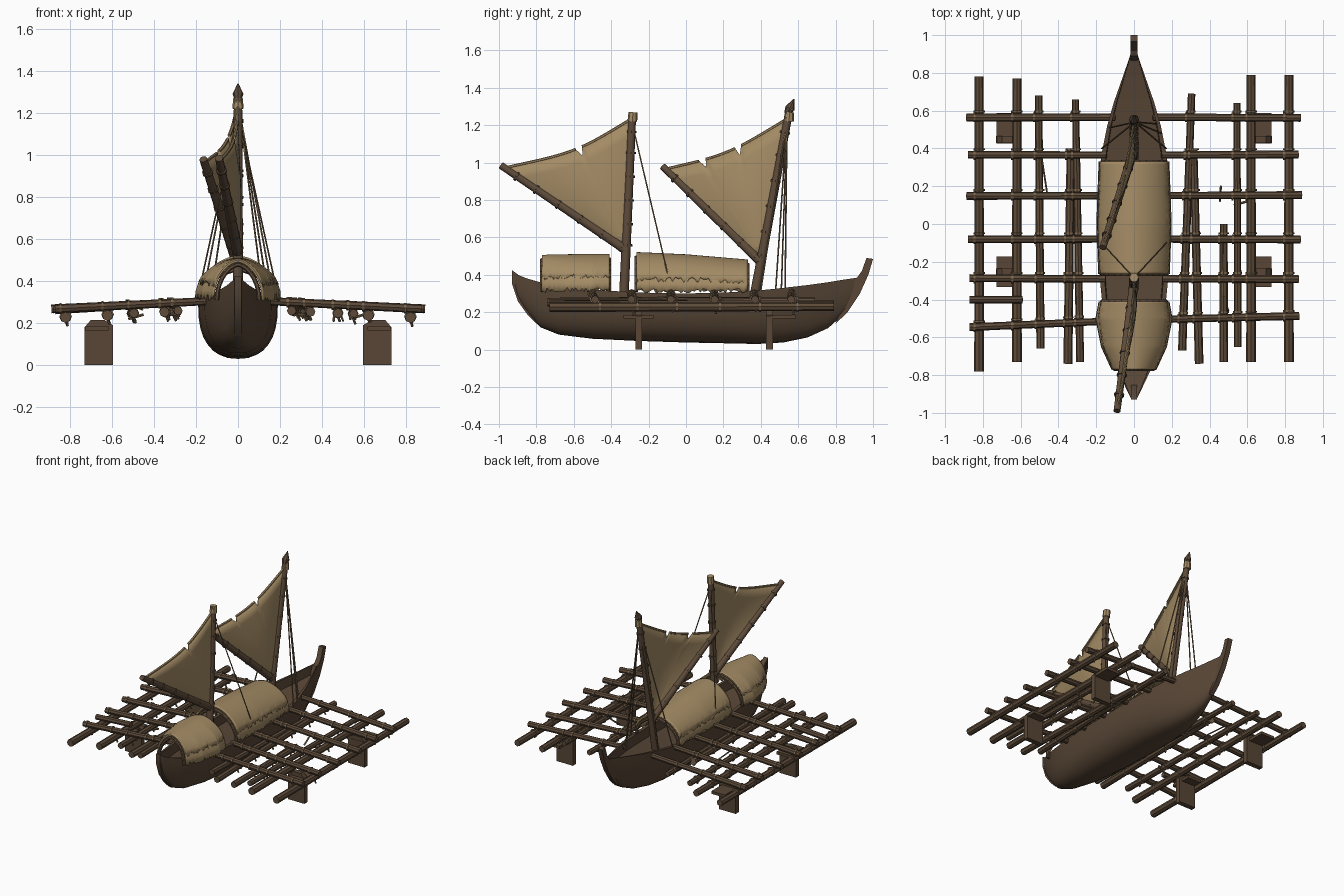
import bpy, bmesh, math, random
from mathutils import Vector

if "Cube" in bpy.data.objects:
    bpy.data.objects.remove(bpy.data.objects["Cube"])
random.seed(4)


def material(name, rgb):
    m = bpy.data.materials.new(name)
    m.diffuse_color = (*rgb, 1)
    m.use_nodes = True
    m.node_tree.nodes["Principled BSDF"].inputs["Base Color"].default_value = m.diffuse_color
    return m


HULL = material("dark hull wood", (0.098, 0.062, 0.037))
WOOD = material("pole wood", (0.110, 0.070, 0.042))
CLOTH = material("tan cloth", (0.37, 0.26, 0.13))
ROPE = material("rope brown", (0.20, 0.135, 0.075))


def finish(name, bm, mat, angle=40, thick=0):
    bmesh.ops.recalc_face_normals(bm, faces=bm.faces)
    me = bpy.data.meshes.new(name)
    bm.to_mesh(me)
    bm.free()
    me.materials.append(mat)
    ob = bpy.data.objects.new(name, me)
    bpy.context.collection.objects.link(ob)
    bpy.ops.object.select_all(action='DESELECT')
    ob.select_set(True)
    bpy.context.view_layer.objects.active = ob
    bpy.ops.object.shade_smooth_by_angle(angle=math.radians(angle))
    if thick:
        mod = ob.modifiers.new("thickness", 'SOLIDIFY')
        mod.thickness, mod.offset = thick, 0
    return ob


def rod(bm, a, b, r1, r2=None, sides=8):
    a, b = Vector(a), Vector(b)
    d = b - a
    mat = d.to_track_quat('Z', 'Y').to_matrix().to_4x4()
    mat.translation = (a + b) / 2
    bmesh.ops.create_cone(bm, cap_ends=True, segments=sides, radius1=r1,
                          radius2=r1 if r2 is None else r2, depth=d.length, matrix=mat)


def rods(name, items, mat, sides=8):
    bm = bmesh.new()
    for it in items:
        rod(bm, *it, sides=sides)
    return finish(name, bm, mat)


def loft(bm, rows):
    vs = [[bm.verts.new(p) for p in row] for row in rows]
    for r, s in zip(vs, vs[1:]):
        for i in range(len(r) - 1):
            bm.faces.new((r[i], r[i + 1], s[i + 1], s[i]))
    return vs


def plate(name, pts, half, mat):
    # side-view (y, z) outline given a width in x
    bm = bmesh.new()
    f = bm.faces.new([bm.verts.new((-half, y, z)) for y, z in pts])
    ext = bmesh.ops.extrude_face_region(bm, geom=[f])
    bmesh.ops.translate(bm, vec=(2 * half, 0, 0),
                        verts=[v for v in ext['geom'] if isinstance(v, bmesh.types.BMVert)])
    return finish(name, bm, mat, 30)


# Hull: stations of (y, half width, sheer z, keel z), with rim and sunken deck
stations = [(-0.93, 0.012, 0.42, 0.36), (-0.90, 0.028, 0.40, 0.27), (-0.85, 0.052, 0.38, 0.20),
            (-0.78, 0.085, 0.36, 0.12), (-0.68, 0.122, 0.335, 0.08), (-0.5, 0.16, 0.32, 0.058),
            (-0.25, 0.185, 0.305, 0.046), (0.0, 0.19, 0.30, 0.038), (0.2, 0.188, 0.305, 0.034),
            (0.38, 0.17, 0.315, 0.03), (0.52, 0.142, 0.33, 0.038), (0.65, 0.105, 0.345, 0.065),
            (0.76, 0.066, 0.36, 0.115), (0.85, 0.035, 0.375, 0.195), (0.92, 0.012, 0.385, 0.30)]
rows = []
for y, w, zs, zk in stations:
    p = 2 / (1.9 + 0.7 * min(1, w / 0.16))
    row = []
    for i in range(17):
        a = (i / 8 - 1) * math.pi / 2
        s, c = math.sin(a), max(0, math.cos(a))
        row.append((math.copysign(abs(s) ** p * w, s), y, zs - (zs - zk) * c ** p))
    wi, zd = w * 0.86, max(zs - 0.07, zk + 0.02)
    rows.append([(-wi * 0.97, y, zd), (-wi, y, zs)] + row + [(wi, y, zs), (wi * 0.97, y, zd)])
bm = bmesh.new()
vs = loft(bm, rows)
for r, s in zip(vs, vs[1:]):
    bm.faces.new((r[0], s[0], s[-1], r[-1]))
for r in (vs[0], vs[-1]):
    bm.faces.new(r)
finish("hull", bm, HULL)
plate("bow_post", [(0.89, 0.375), (0.915, 0.385), (0.94, 0.42), (0.965, 0.49), (1.0, 0.485),
                   (0.975, 0.40), (0.93, 0.30), (0.86, 0.195), (0.80, 0.14), (0.82, 0.19)], 0.018, HULL)
plate("stern_post", [(-0.89, 0.395), (-0.93, 0.425), (-0.93, 0.35), (-0.90, 0.26), (-0.85, 0.19),
                     (-0.80, 0.14), (-0.80, 0.19)], 0.016, HULL)


# Masts, booms and triangular sails
def rig(tag, foot, top, apex, tip, sag, tear):
    foot, top, apex, tip = map(Vector, (foot, top, apex, tip))
    rods(tag + "_mast", [(foot, top, 0.026, 0.021)], WOOD, 10)
    rods(tag + "_boom", [(apex, tip, 0.026, 0.019)], WOOD, 10)
    head = top - (top - apex).normalized() * 0.03
    end = apex + (tip - apex) * 0.97
    n, m, grid = 36, 8, []
    for i in range(n + 1):
        u = i / n
        e = head.lerp(end, u)
        pull = sag * math.sin(math.pi * u) + (0.045 if i in tear else 0)
        e = e + (apex - e).normalized() * pull
        grid.append([apex.lerp(e, 0.02 + 0.98 * j / m)
                     + Vector((0.03 * math.sin(math.pi * u) * math.sin(math.pi * j / m * 0.8), 0, 0))
                     for j in range(m + 1)])
    bm = bmesh.new()
    loft(bm, grid)
    finish(tag + "_sail", bm, CLOTH, 40, 0.008)
    # rolled hem on the free edge, and cloth cap at the mast head
    hem = [(grid[i][m], grid[i + 1][m], 0.008) for i in range(n)
           if i not in tear and i + 1 not in tear]
    rods(tag + "_hem", hem, CLOTH, 6)
    rods(tag + "_head_wrap", [(top - Vector((0, 0, 0.045)), top + Vector((0, 0.004, 0.004)), 0.026, 0.024)], CLOTH)
    # lashings along the mast and boom
    ties = []
    for a, b, r in ((apex, head, 0.027), (apex, end, 0.027)):
        d = (b - a).normalized() * 0.006
        ties += [(a.lerp(b, t) - d, a.lerp(b, t) + d, r) for t in (0.04, 0.2, 0.38, 0.56, 0.74, 0.9)]
    rods(tag + "_sail_ties", ties, WOOD)


rig("rear", (0, -0.335, 0.23), (0, -0.287, 1.265), (0, -0.315, 0.53), (-0.09, -0.99, 0.985), 0.045, (16,))
rig("fore", (0, 0.355, 0.23), (0, 0.55, 1.265), (0, 0.395, 0.475), (-0.165, -0.125, 0.98), 0.042, (15, 26))
rods("fore_mast_tip", [((0, 0.54, 1.26), (0, 0.555, 1.29), 0.016, 0.026),
                       ((0, 0.555, 1.29), (0, 0.577, 1.34), 0.026, 0.002)], WOOD)

# Stays running from the mast heads to the gunwales
stays = [((0.005, 0.54, 1.22), (x, y, 0.32), 0.0045) for x, y in
         ((0.17, 0.40), (0.145, 0.48), (0.12, 0.53), (-0.17, 0.40), (-0.13, 0.51))]
stays += [((0, -0.285, 1.2), (s * 0.19, -0.08, 0.33), 0.004) for s in (1, -1)]
rods("stays", stays, ROPE, 5)


# Arched cloth shelters with ragged hems; stations are (y, half width, top z)
def shelter(name, keys, base, ragged, reach=1.0):
    rows, n = [], 40
    for k in range(n + 1):
        y = keys[0][0] + (keys[-1][0] - keys[0][0]) * k / n
        for a, b in zip(keys, keys[1:]):
            if a[0] <= y <= b[0] + 1e-6:
                t = (y - a[0]) / (b[0] - a[0])
                w, zt = a[1] + (b[1] - a[1]) * t, a[2] + (b[2] - a[2]) * t
        row = []
        for i in range(19):
            a = math.pi * (0.5 + reach * (i / 18 - 0.5))
            c, s = math.cos(a), math.sin(a)
            row.append([math.copysign(abs(c) ** 1.2, c) * w, y, base + (zt - base) * abs(s)])
        for e in (0, -1):
            row[e][2] -= random.uniform(-0.4, 1) * ragged
        rows.append(row)
    bm = bmesh.new()
    loft(bm, rows)
    return finish(name, bm, CLOTH, 50, 0.009)


main = [(-0.265, 0.185, 0.51), (0.0, 0.195, 0.498), (0.33, 0.183, 0.47)]
rear = [(-0.77, 0.115, 0.495), (-0.65, 0.17, 0.498), (-0.5, 0.2, 0.5), (-0.41, 0.183, 0.5)]
shelter("main_shelter", main, 0.32, 0.02)
shelter("main_shelter_cover", [(y, w + 0.006, z + 0.007) for y, w, z in main], 0.32, 0.03, 0.8)
shelter("rear_shelter", rear, 0.325, 0.02)
shelter("rear_shelter_cover", [(y, w + 0.006, z + 0.007) for y, w, z in rear], 0.325, 0.03, 0.75)

# Bent wooden hoops holding the shelters up
hoops = []
for y, w, zt in (*main, rear[0], rear[2], rear[3]):
    w, zt, arc = w - 0.014, zt - 0.016, []
    for i in range(15):
        c, s = math.cos(math.pi * i / 14), math.sin(math.pi * i / 14)
        arc.append((math.copysign(abs(c) ** 1.2, c) * w, y, 0.31 + (zt - 0.31) * s))
    hoops += [(p, q, 0.011) for p, q in zip(arc, arc[1:])]
rods("shelter_hoops", hoops, WOOD, 6)


# Outrigger frames: cross beams sloping slightly outward
def beam_z(x):
    return 0.302 - 0.05 * (abs(x) - 0.2)


def jit(a=0.01):
    return random.uniform(-a, a)


beam_y = (0.565, 0.365, 0.15, -0.08, -0.29)
poles = {1: [(0.82, -0.73, 0.82, 0.79, 0.026), (0.62, -0.73, 0.62, 0.79, 0.026),
             (0.55, -0.65, 0.545, 0.64, 0.020), (0.475, -0.73, 0.475, 0.0, 0.023),
             (0.345, -0.74, 0.315, 0.40, 0.023), (0.255, -0.67, 0.305, 0.69, 0.022)],
         -1: [(0.82, -0.78, 0.82, 0.78, 0.026), (0.62, -0.73, 0.62, 0.77, 0.026),
              (0.495, -0.66, 0.505, 0.68, 0.022), (0.285, -0.73, 0.31, 0.66, 0.021),
              (0.35, -0.74, 0.335, 0.40, 0.024)]}
beams, longs, ties = [], [], []
for s in (1, -1):
    side = [(y, y) for y in beam_y] + [(-0.505, -0.49) if s > 0 else (-0.515, -0.55)]
    for y0, y1 in side:
        x0 = 0.10 if y0 > 0.5 else 0.15
        beams.append(((s * x0, y0, beam_z(x0)), (s * (0.88 + jit()), y1 + jit(0.004), beam_z(0.88)), 0.019, 0.021))
    for xa, ya, xb, yb, r in poles[s]:
        z = beam_z(xa) - 0.018 - r
        longs.append(((s * xa, ya, z), (s * xb, yb, z + jit(0.004)), r, r * 0.9))
        # rope lashings at each crossing
        for y0, y1 in side:
            x = xa + (xb - xa) * (y0 - ya) / (yb - ya)
            y = y0 + (y1 - y0) * (x - 0.15) / 0.73
            if ya < y < yb:
                zc = beam_z(x)
                ties.append(((s * x - 0.03, y, zc), (s * x - 0.019, y, zc), 0.025))
                ties.append(((s * x, y + 0.026, zc - 0.04), (s * x, y + 0.036, zc - 0.04), r + 0.004))
                ties.append(((s * x - 0.02, y, zc - 0.01), (s * x + 0.01, y + 0.01, zc - 0.06 - random.random() * 0.03), 0.006))
beams.append(((-0.87, -0.40, 0.262), (-0.59, -0.40, 0.28), 0.02, 0.02))
rods("cross_beams", beams, WOOD)
rods("long_poles", longs, WOOD)
rods("lashings", ties, ROPE)

# Loose ropes hanging from the frames
rods("loose_ropes", [((0.47, -0.08, 0.28), (0.475, -0.38, 0.27), 0.005), ((0.475, -0.38, 0.27), (0.50, -0.46, 0.21), 0.005),
                     ((-0.49, 0.36, 0.28), (-0.455, 0.13, 0.265), 0.005), ((0.46, 0.2, 0.27), (0.455, 0.12, 0.21), 0.006),
                     ((-0.52, -0.3, 0.22), (-0.45, -0.28, 0.24), 0.007), ((0.53, 0.1, 0.22), (0.60, 0.12, 0.24), 0.007)],
     ROPE, 5)

# Four vertical float boards with a seat slab under the poles
bm = bmesh.new()
for s in (1, -1):
    for y, d in ((-0.253, 0.0), (0.447, 0.06)):
        outline = [(0.595, 0), (0.73, 0), (0.73, 0.18), (0.70, 0.215), (0.635, 0.215), (0.595, 0.19)]
        f = bm.faces.new([bm.verts.new((s * x, y - 0.018, z)) for x, z in outline])
        ext = bmesh.ops.extrude_face_region(bm, geom=[f])
        bmesh.ops.translate(bm, vec=(0, 0.036, 0), verts=[v for v in ext['geom'] if isinstance(v, bmesh.types.BMVert)])
        box = bmesh.ops.create_cube(bm, size=1)['verts']
        bmesh.ops.scale(bm, vec=(0.11, 0.16, 0.02), verts=box)
        bmesh.ops.translate(bm, vec=(s * 0.672, y + d, 0.175), verts=box)
finish("float_boards", bm, HULL, 30)
